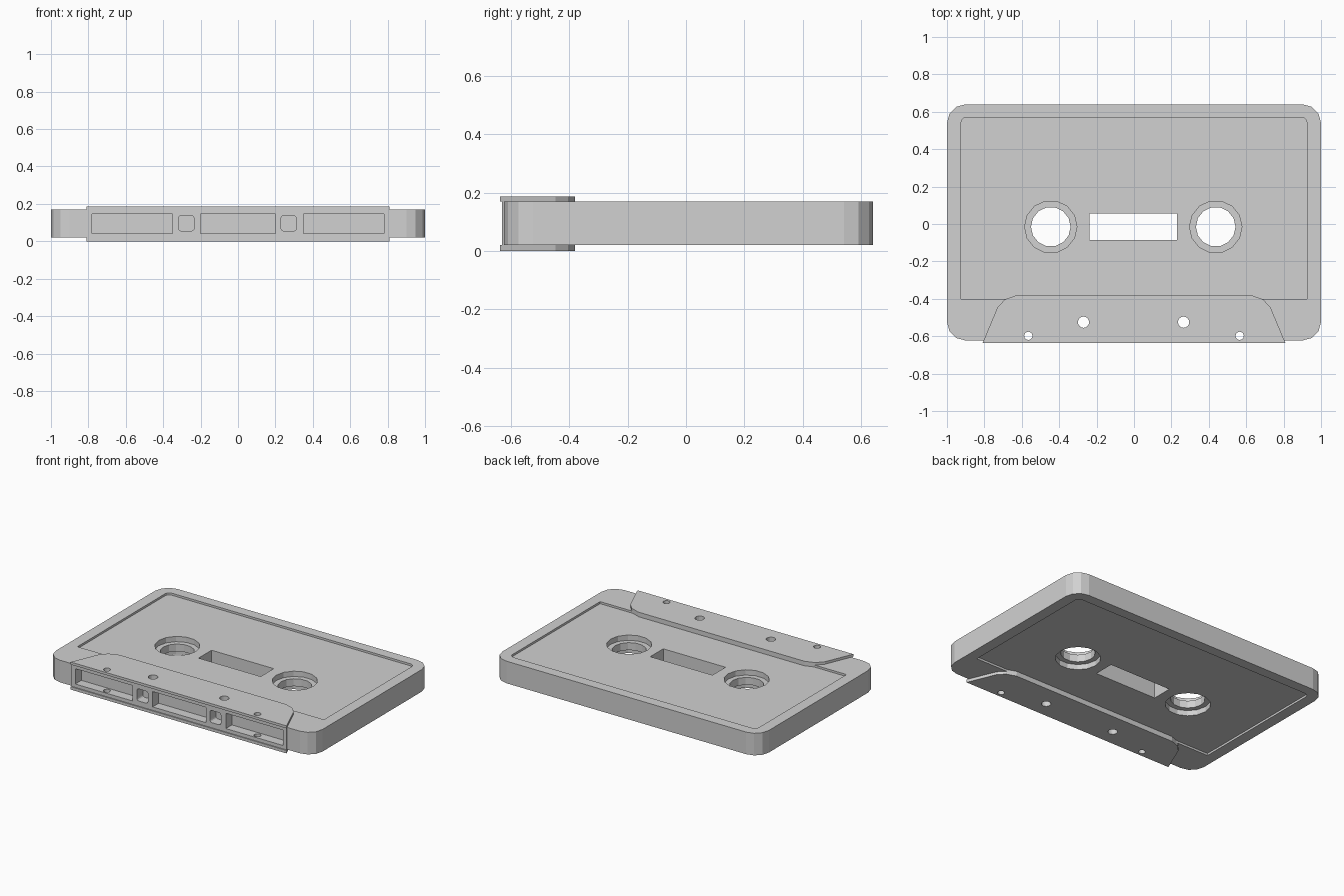
import bpy, bmesh
from math import cos, sin, pi

if "Cube" in bpy.data.objects:
    bpy.data.objects.remove(bpy.data.objects["Cube"], do_unlink=True)

grey = bpy.data.materials.new("light_grey_plastic")
grey.use_nodes = True
colour = (0.64, 0.64, 0.64, 1)
grey.diffuse_color = colour
grey.node_tree.nodes["Principled BSDF"].inputs["Base Color"].default_value = colour

LOW, HIGH = 0.02, 0.17      # shell faces
TOP = 0.187                 # raised plate face
REEL_Y = -0.015


def prism(name, outline, lo, hi):
    """Extrude a flat xy outline between two heights."""
    bm = bmesh.new()
    base = bm.faces.new([bm.verts.new((x, y, lo)) for x, y in outline])
    top = bmesh.ops.extrude_face_region(bm, geom=[base])["geom"]
    verts = [v for v in top if isinstance(v, bmesh.types.BMVert)]
    bmesh.ops.translate(bm, verts=verts, vec=(0, 0, hi - lo))
    bmesh.ops.recalc_face_normals(bm, faces=bm.faces[:])
    mesh = bpy.data.meshes.new(name)
    bm.to_mesh(mesh)
    bm.free()
    mesh.materials.append(grey)
    obj = bpy.data.objects.new(name, mesh)
    bpy.context.collection.objects.link(obj)
    return obj


def rounded(x0, x1, y0, y1, front_r, back_r, steps=3):
    """Rectangle with separate corner radii at front and back."""
    corners = [(x1, y1, -1, -1, back_r, 0), (x0, y1, 1, -1, back_r, 1),
               (x0, y0, 1, 1, front_r, 2), (x1, y0, -1, 1, front_r, 3)]
    points = []
    for x, y, sx, sy, r, quarter in corners:
        if not r:
            points.append((x, y))
            continue
        for i in range(steps + 1):
            a = (quarter + i / steps) * pi / 2
            points.append((x + sx * r + r * cos(a), y + sy * r + r * sin(a)))
    return points


def circle(x, y, r, sides):
    return [(x + r * cos(2 * pi * i / sides), y + r * sin(2 * pi * i / sides))
            for i in range(sides)]


def trapezoid(front, inset):
    half = [(0.81, front), (0.73, -0.446), (0.69, -0.403), (0.625, -0.38)]
    half = [(x - inset, y) for x, y in half]
    return half + [(-x, y) for x, y in reversed(half)]


# Shell, front block and the two raised plates
parts = [
    prism("cassette_shell", rounded(-1, 1, -0.623, 0.64, 0.1, 0.1), LOW, HIGH),
    prism("front_block", trapezoid(-0.63, 0.003), LOW - 0.01, HIGH + 0.01),
    prism("upper_front_plate", trapezoid(-0.637, 0), HIGH, TOP),
    prism("lower_front_plate", trapezoid(-0.637, 0), 0, LOW),
]

# Label recesses and stepped reel holes on both faces
shell_cutters, shared_cutters = [], []
label = rounded(-0.925, 0.925, -0.4, 0.57, 0, 0.03)
for lo, hi in ((HIGH - 0.014, HIGH + 0.1), (LOW - 0.1, LOW + 0.014)):
    shell_cutters.append(prism("label_cutter", label, lo, hi))
for x in (-0.445, 0.437):
    shell_cutters.append(prism("reel_cutter", circle(x, REEL_Y, 0.106, 14), -0.1, 0.3))
    for lo, hi in ((HIGH - 0.05, 0.3), (-0.1, LOW + 0.05)):
        shell_cutters.append(prism("reel_step_cutter", circle(x, REEL_Y, 0.14, 14), lo, hi))

# Central window
window = rounded(-0.237, 0.23, -0.085, 0.055, 0, 0)
shell_cutters.append(prism("window_cutter", window, -0.1, 0.3))

# Guide holes through the raised plates
for x, y, r in ((-0.27, -0.525, 0.03), (0.265, -0.525, 0.03),
                (-0.565, -0.598, 0.022), (0.565, -0.598, 0.022)):
    shared_cutters.append(prism("guide_hole_cutter", circle(x, y, r, 16), -0.1, 0.3))

# Pockets along the front edge, drawn flat and stood upright
pocket_cutters = []
for x0, x1, z0, z1, r in ((-0.78, -0.35, 0.043, 0.147, 0), (-0.2, 0.2, 0.043, 0.147, 0),
                          (0.35, 0.78, 0.043, 0.147, 0),
                          (-0.318, -0.235, 0.055, 0.137, 0.015),
                          (0.23, 0.312, 0.055, 0.137, 0.015)):
    cutter = prism("pocket_cutter", rounded(x0, x1, z0, z1, r, r), 0.565, 0.8)
    cutter.rotation_euler.x = pi / 2
    pocket_cutters.append(cutter)


def carve(obj, cutters):
    """Cut every cutter out of the object and keep the plain mesh."""
    for cutter in cutters:
        mod = obj.modifiers.new("cut", "BOOLEAN")
        mod.operation = "DIFFERENCE"
        mod.solver = "EXACT"
        mod.object = cutter
    bpy.context.view_layer.update()
    graph = bpy.context.evaluated_depsgraph_get()
    mesh = bpy.data.meshes.new_from_object(obj.evaluated_get(graph))
    obj.modifiers.clear()
    obj.data = mesh
    mesh.materials.clear()
    mesh.materials.append(grey)
    for face in mesh.polygons:
        face.material_index = 0


shell, block, upper, lower = parts
carve(shell, shell_cutters + shared_cutters + pocket_cutters)
carve(block, shared_cutters + pocket_cutters)
for plate in (upper, lower):
    carve(plate, shared_cutters)

for cutter in shell_cutters + shared_cutters + pocket_cutters:
    bpy.data.objects.remove(cutter, do_unlink=True)
